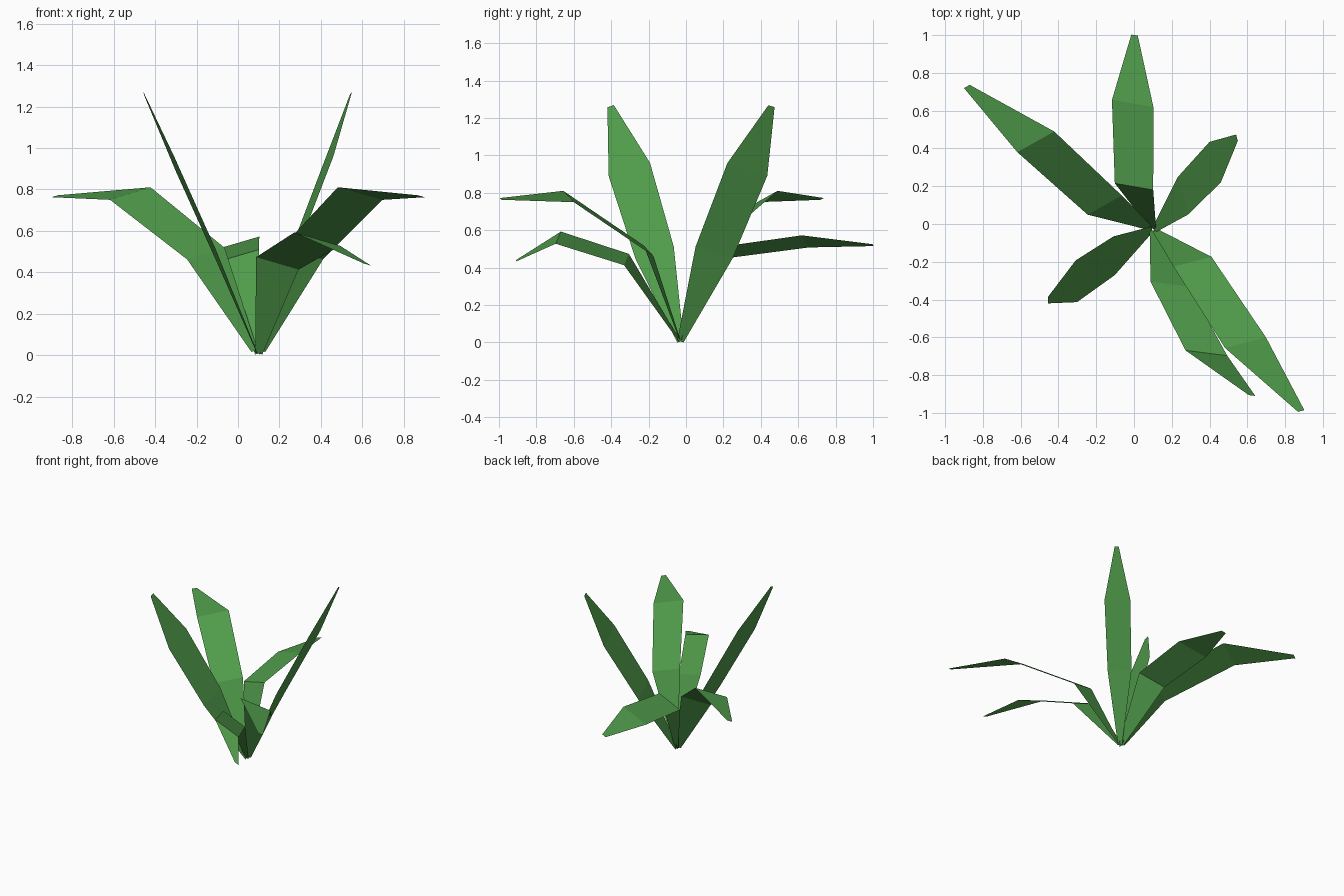
import bpy
from mathutils import Vector

green = bpy.data.materials.new("leaf_green")
green.diffuse_color = (0.08, 0.33, 0.07, 1)

# Blade width at root, lower bend, upper bend and tip
WIDTHS = (0.036, 0.215, 0.232, 0.036)


def leaf(name, across, spine):
    """Flat folded blade: a strip of three quads along a spine."""
    side = Vector(across).normalized()
    verts = []
    for point, width in zip(spine, WIDTHS):
        verts += [Vector(point) - side * width / 2, Vector(point) + side * width / 2]
    faces = [(2 * i, 2 * i + 1, 2 * i + 3, 2 * i + 2) for i in range(3)]
    mesh = bpy.data.meshes.new(name)
    mesh.from_pydata(verts, [], faces)
    # Keep the upper side of the blade as the front side
    mesh.update()
    if sum(p.normal.z for p in mesh.polygons) < 0:
        mesh.flip_normals()
    mesh.materials.append(green)
    obj = bpy.data.objects.new(name, mesh)
    bpy.context.collection.objects.link(obj)


# Long arching leaves
leaf("leaf_back_left", (0.84, 0.47, 0.26),
     [(0.08, -0.02, 0.02), (-0.155, 0.10, 0.49), (-0.52, 0.435, 0.78), (-0.885, 0.728, 0.767)])
leaf("leaf_front_right", (0.93, 0.24, -0.26),
     [(0.115, -0.035, 0.02), (0.31, -0.20, 0.49), (0.59, -0.628, 0.78), (0.885, -0.99, 0.767)])

# Low drooping leaves
leaf("leaf_back", (0.95, -0.165, 0.28),
     [(0.10, -0.025, 0.008), (0.0, 0.198, 0.48), (-0.007, 0.638, 0.54), (0.003, 1.0, 0.52)])
leaf("leaf_front", (0.95, -0.12, -0.28),
     [(0.10, -0.035, 0.008), (0.19, -0.318, 0.443), (0.383, -0.683, 0.56), (0.625, -0.908, 0.437)])

# Upright leaves
leaf("leaf_upright_right", (-0.26, 0.92, -0.29),
     [(0.105, -0.03, 0.005), (0.26, 0.15, 0.48), (0.43, 0.328, 0.925), (0.545, 0.457, 1.263)])
leaf("leaf_upright_left", (0.03, -0.95, -0.30),
     [(0.095, -0.03, 0.005), (-0.105, -0.168, 0.48), (-0.305, -0.303, 0.925), (-0.455, -0.403, 1.263)])
